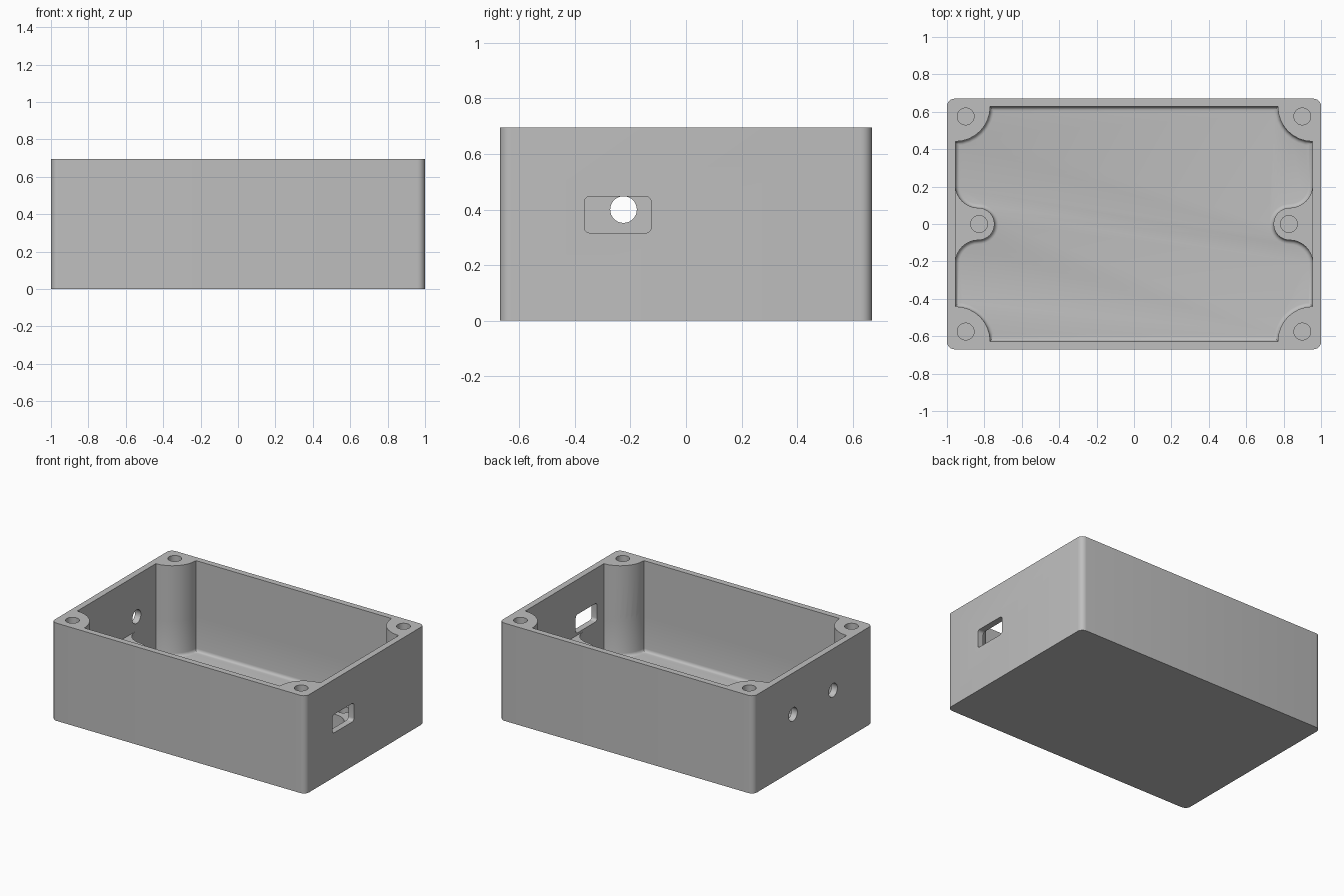
import bpy, bmesh, math

if "Cube" in bpy.data.objects:
    bpy.data.objects.remove(bpy.data.objects["Cube"])

W, D, H = 1.0, 0.67, 0.695          # half width, half depth, height
IX, IY, FLOOR = 0.955, 0.627, 0.05  # cavity half sizes, floor level
BOSS_X, BOSS_R, BOSS_TOP = 0.832, 0.086, 0.3
PILLAR_R = 0.186

grey = bpy.data.materials.new("plain grey plastic")
grey.use_nodes = True
colour = (0.52, 0.52, 0.52, 1)
grey.diffuse_color = colour
grey.node_tree.nodes["Principled BSDF"].inputs["Base Color"].default_value = colour


def arc(cx, cy, r, start, end, n):
    angles = [math.radians(start + (end - start) * i / n) for i in range(n + 1)]
    return [(cx + r * math.cos(a), cy + r * math.sin(a)) for a in angles]


def rounded_rect(x0, x1, y0, y1, r, n=6):
    return (arc(x1 - r, y1 - r, r, 0, 90, n) + arc(x0 + r, y1 - r, r, 90, 180, n)
            + arc(x0 + r, y0 + r, r, 180, 270, n) + arc(x1 - r, y0 + r, r, 270, 360, n))


def circle(cx, cy, r, n=32):
    return arc(cx, cy, r, 0, 360, n)[:-1]


def mirrored(quarter, shared_start):
    """Complete an outline from its +x +y quarter."""
    s = 1 if shared_start else 0
    left = [(-x, y) for x, y in reversed(quarter)]
    lower_left = [(-x, -y) for x, y in quarter[s:]]
    lower_right = [(x, -y) for x, y in reversed(quarter[s:])]
    return quarter + left + lower_left + lower_right


def prism(name, outline, low, high, along_x=False, fillet=0):
    bm = bmesh.new()
    place = (lambda u, v, w: (w, u, v)) if along_x else (lambda u, v, w: (u, v, w))
    rings = [[bm.verts.new(place(u, v, w)) for u, v in outline] for w in (low, high)]
    bottom = bm.faces.new(rings[0])
    bm.faces.new(rings[1])
    n = len(outline)
    for i in range(n):
        j = (i + 1) % n
        bm.faces.new((rings[0][i], rings[0][j], rings[1][j], rings[1][i]))
    bmesh.ops.recalc_face_normals(bm, faces=bm.faces)
    if fillet:
        bmesh.ops.bevel(bm, geom=list(bottom.edges), offset=fillet, segments=4,
                        profile=0.5, affect='EDGES', clamp_overlap=False)
    mesh = bpy.data.meshes.new(name)
    bm.to_mesh(mesh)
    bm.free()
    mesh.materials.append(grey)
    obj = bpy.data.objects.new(name, mesh)
    bpy.context.collection.objects.link(obj)
    return obj


def cut(target, cutter):
    cutter.hide_render = True
    mod = target.modifiers.new("cut", 'BOOLEAN')
    mod.operation, mod.solver, mod.object = 'DIFFERENCE', 'EXACT', cutter
    bpy.context.view_layer.objects.active = target
    bpy.ops.object.modifier_apply(modifier=mod.name)
    bpy.data.objects.remove(cutter)


# Solid body with rounded upright edges
body = prism("enclosure_body", rounded_rect(-W, W, -D, D, 0.04), 0, H)

# Upper cavity leaves the corner pillars; lower cavity also leaves the side bosses
pillar = arc(IX, IY, PILLAR_R, 270, 180, 8)
blend = IX - BOSS_X
boss = (arc(BOSS_X, 0, BOSS_R, 180, 90, 8)
        + arc(BOSS_X, BOSS_R + blend, blend, 270, 360, 8)[1:])
cut(body, prism("upper_cavity", mirrored(pillar, False), BOSS_TOP, H + 0.1))
cut(body, prism("lower_cavity", mirrored(boss + pillar, True), FLOOR, BOSS_TOP + 0.05,
                fillet=0.022))

# Blind screw holes in the pillars and bosses
for sx in (-1, 1):
    for sy in (-1, 1):
        cut(body, prism("corner_screw_hole", circle(sx * 0.9, sy * 0.575, 0.045),
                        H - 0.4, H + 0.1))
    cut(body, prism("boss_screw_hole", circle(sx * 0.828, 0, 0.045),
                    FLOOR, BOSS_TOP + 0.1))

# Socket opening in the left wall, two cable holes in the right wall
cut(body, prism("socket_opening", rounded_rect(-0.366, -0.125, 0.316, 0.447, 0.02),
                0.9, 1.1, along_x=True))
for y in (-0.225, 0.225):
    cut(body, prism("cable_hole", circle(y, 0.4, 0.048), -1.1, -0.9, along_x=True))

# Smooth round walls, keep crisp edges
bpy.ops.object.select_all(action='DESELECT')
body.select_set(True)
bpy.context.view_layer.objects.active = body
bpy.ops.object.shade_smooth_by_angle(angle=math.radians(30))
